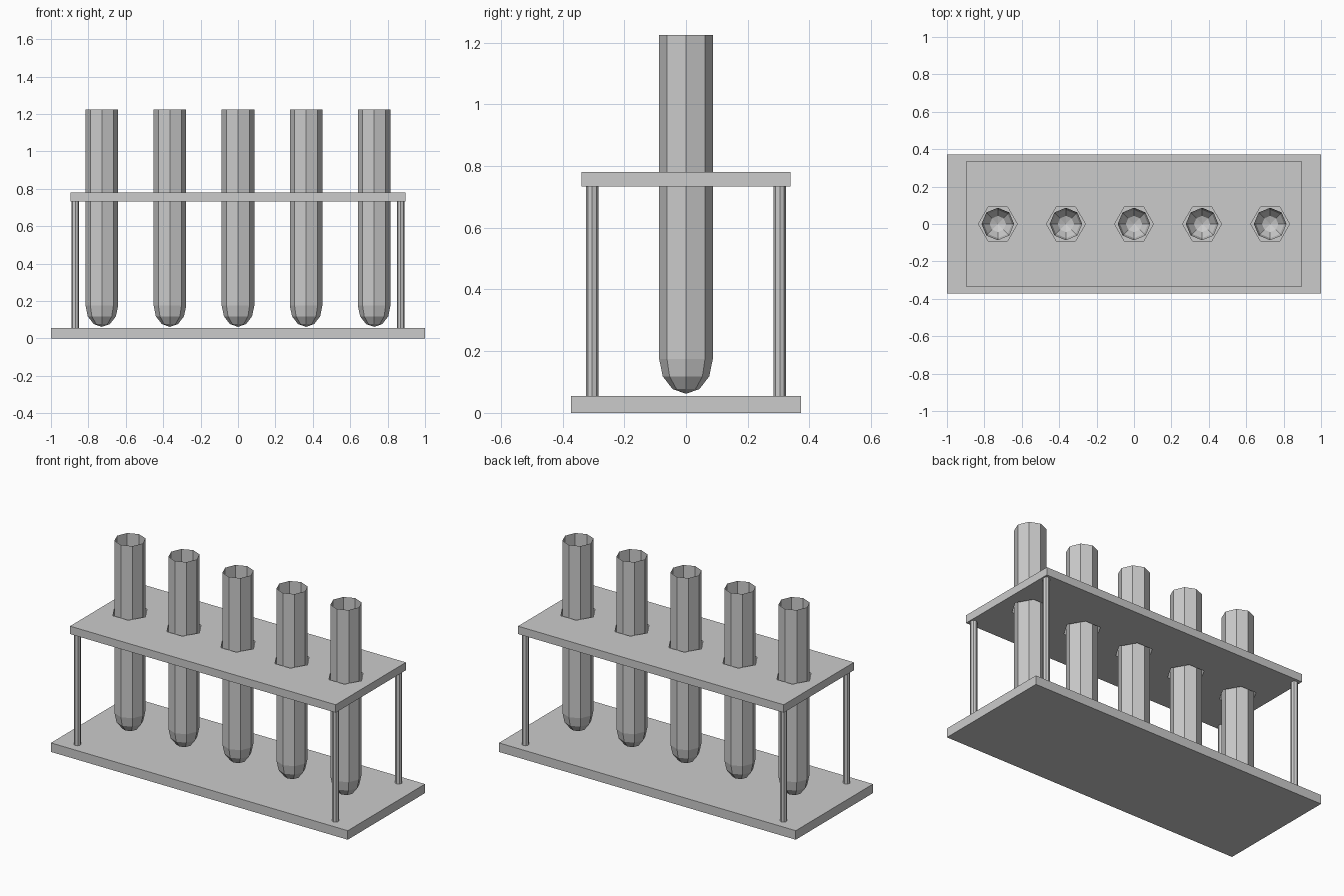
import bpy, bmesh
from math import cos, sin, pi, radians

if "Cube" in bpy.data.objects:
    bpy.data.objects.remove(bpy.data.objects["Cube"])

TUBE_X = [(i - 2) * 0.364 for i in range(5)]


def make_object(name, bm):
    bmesh.ops.recalc_face_normals(bm, faces=bm.faces)
    mesh = bpy.data.meshes.new(name)
    bm.to_mesh(mesh)
    bm.free()
    obj = bpy.data.objects.new(name, mesh)
    bpy.context.collection.objects.link(obj)
    return obj


def box(name, sx, sy, z0, z1):
    bm = bmesh.new()
    bmesh.ops.create_cube(bm, size=1)
    for v in bm.verts:
        v.co = (v.co.x * sx, v.co.y * sy, z0 if v.co.z < 0 else z1)
    return make_object(name, bm)


def lathe(bm, x, y, profile, sides, cap=True):
    """Stack rings of (radius, z); a zero radius makes a pole."""
    rings = []
    for r, z in profile:
        count = sides if r > 0 else 1
        rings.append([bm.verts.new((x + r * cos(2 * pi * i / sides),
                                    y + r * sin(2 * pi * i / sides), z))
                      for i in range(count)])
    for a, b in zip(rings, rings[1:]):
        for i in range(sides):
            j = (i + 1) % sides
            if len(a) == 1:
                bm.faces.new((a[0], b[j], b[i]))
            else:
                bm.faces.new((a[i], a[j], b[j], b[i]))
    if cap:
        bm.faces.new(rings[0])
        bm.faces.new(rings[-1])


# Base board and upper shelf
box("base", 2.0, 0.744, 0, 0.055)
shelf = box("shelf", 1.79, 0.676, 0.733, 0.781)

# Hexagonal holes through the shelf
bm = bmesh.new()
for x in TUBE_X:
    lathe(bm, x, 0, [(0.104, 0.68), (0.104, 0.84)], 6)
cutter = make_object("hole_cutter", bm)
cutter.hide_render = True
cutter.hide_set(True)
cut = shelf.modifiers.new("holes", 'BOOLEAN')
cut.operation = 'DIFFERENCE'
cut.solver = 'EXACT'
cut.object = cutter

# Corner posts
for sx, side in ((-1, "left"), (1, "right")):
    for sy, end in ((-1, "front"), (1, "back")):
        bm = bmesh.new()
        lathe(bm, sx * 0.87, sy * 0.304, [(0.02, 0.055), (0.02, 0.733)], 8)
        make_object(f"{end}_{side}_post", bm)

# Open thin-walled tubes with rounded bottoms
dome = [(0.087 * sin(radians(a)), 0.175 - 0.113 * cos(radians(a)))
        for a in (0, 30, 60, 90)]
for n, x in enumerate(TUBE_X, 1):
    bm = bmesh.new()
    lathe(bm, x, 0, dome + [(0.087, 1.224)], 8, cap=False)
    make_object(f"test_tube_{n}", bm)
